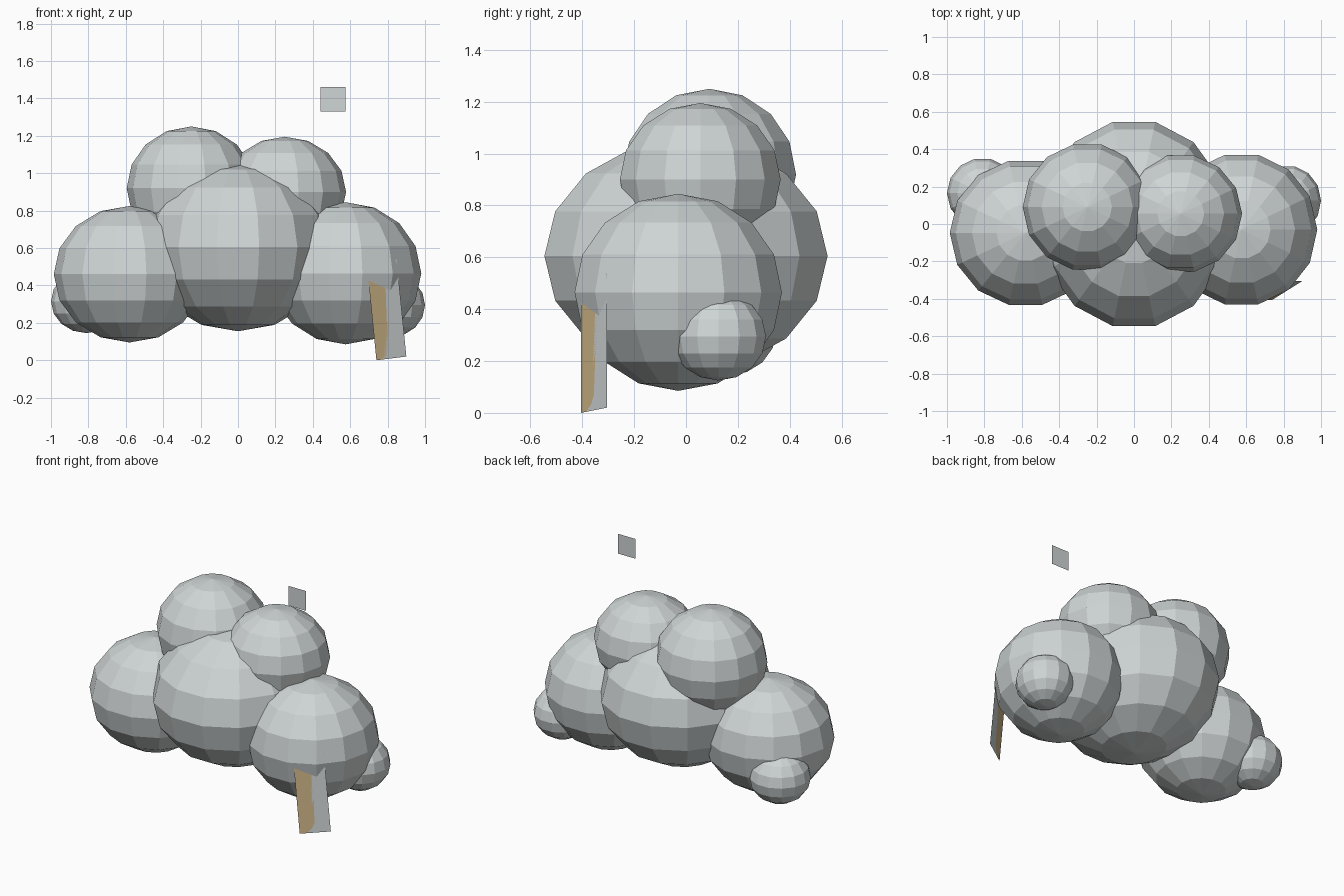
import bpy, bmesh, math
from mathutils import Matrix, Vector

cube = bpy.data.objects.get("Cube")
if cube:
    bpy.data.objects.remove(cube, do_unlink=True)


def material(name, rgb):
    mat = bpy.data.materials.new(name)
    mat.use_nodes = True
    color = (*rgb, 1)
    mat.diffuse_color = color
    mat.node_tree.nodes["Principled BSDF"].inputs["Base Color"].default_value = color
    return mat


grey = material("cloud grey", (0.62, 0.66, 0.66))
brown = material("light brown", (0.62, 0.46, 0.24))


def finish(name, bm, *mats):
    mesh = bpy.data.meshes.new(name)
    bm.to_mesh(mesh)
    bm.free()
    for mat in mats:
        mesh.materials.append(mat)
    obj = bpy.data.objects.new(name, mesh)
    bpy.context.collection.objects.link(obj)
    return obj


def puff(name, center, radii):
    # Faceted ball with a vertex on the x axis and a flat facet at the front
    bm = bmesh.new()
    shape = Matrix.LocRotScale(Vector(center), None, Vector(radii))
    turn = Matrix.Rotation(math.pi / 2, 4, "Z")
    bmesh.ops.create_uvsphere(bm, u_segments=14, v_segments=8, radius=1,
                              matrix=shape @ turn)
    return finish(name, bm, grey)


# Cloud body
puff("middle_puff", (0, 0, 0.605), (0.51, 0.56, 0.45))
puff("left_puff", (0.575, -0.03, 0.465), (0.405, 0.41, 0.38))
puff("right_puff", (-0.58, -0.047, 0.46), (0.405, 0.395, 0.365))
puff("top_left_puff", (0.25, 0.055, 0.9), (0.328, 0.318, 0.295))
puff("top_right_puff", (-0.25, 0.09, 0.92), (0.345, 0.343, 0.33))
puff("small_left_puff", (0.82, 0.125, 0.295), (0.18, 0.188, 0.17))
puff("small_right_puff", (-0.81, 0.165, 0.315), (0.19, 0.188, 0.17))

# Floating square panel
bm = bmesh.new()
bmesh.ops.create_grid(
    bm, x_segments=1, y_segments=1, size=0.066,
    matrix=Matrix.Translation((0.508, -0.1, 1.395)) @ Matrix.Rotation(math.pi / 2, 4, "X"))
finish("floating_panel", bm, grey)

# Leaning board, divided into a brown strip and a grey strip along one shared edge
corner = Vector((0.74, -0.405, 0.0))
across = Vector((0.16, 0.1, 0.02))
up = Vector((-0.052, 0, 0.52))
seam = [(0.2, 0), (0.4, 0.05), (0.5, 0.12), (0.6, 0.7), (0.6, 1)]

bm = bmesh.new()


def board_point(u, v):
    return bm.verts.new(corner + across * u + up * v)


edge = [board_point(u, v) for u, v in seam]
strip = bm.faces.new([board_point(0, 0), *edge, board_point(0, 1)])
strip.material_index = 1
bm.faces.new([board_point(1, 0), board_point(1, 1), *reversed(edge)])
bmesh.ops.triangulate(bm, faces=bm.faces[:])
finish("leaning_board", bm, grey, brown)
